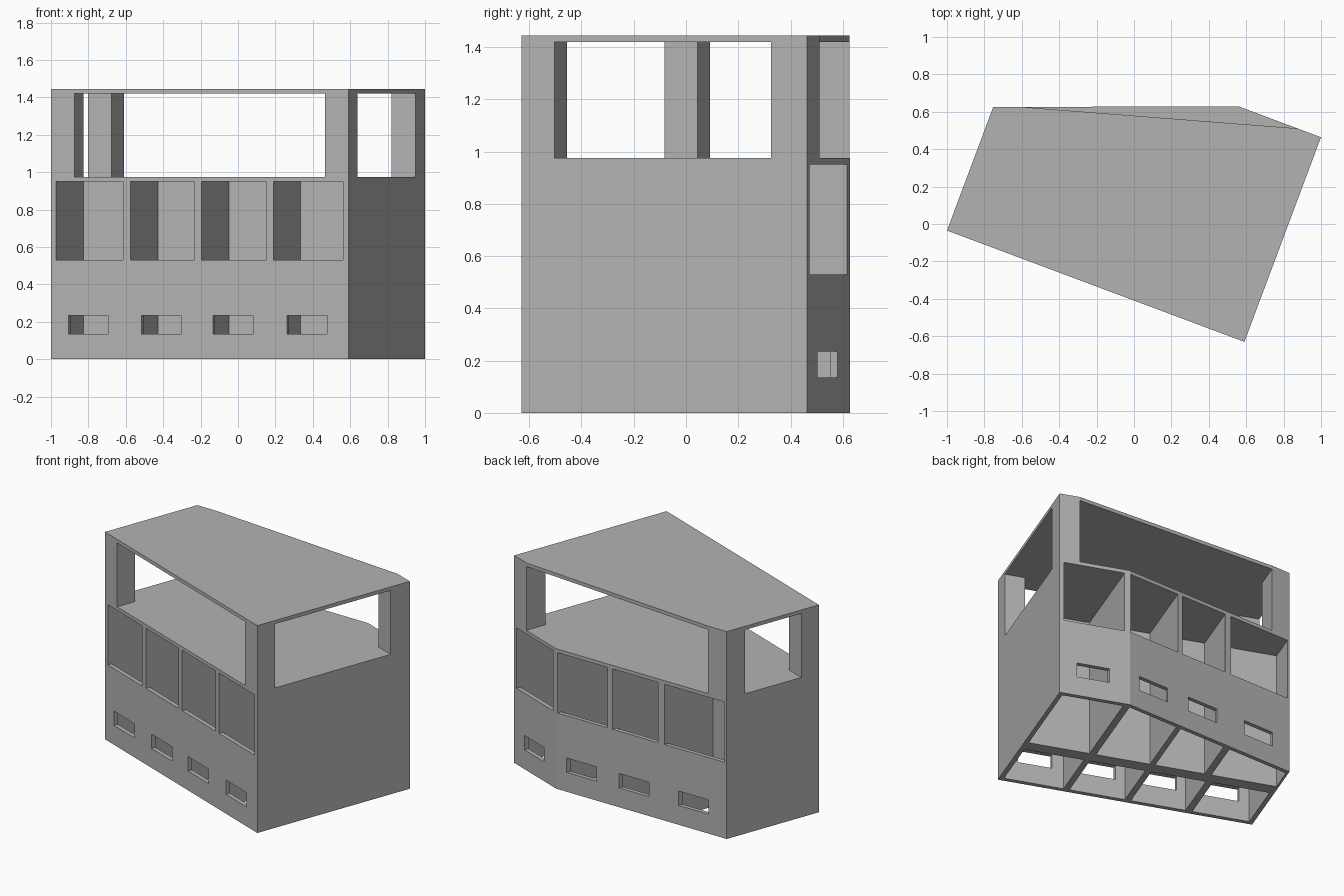
import bpy, bmesh
from mathutils import Matrix, Vector

if "Cube" in bpy.data.objects:
    bpy.data.objects.remove(bpy.data.objects["Cube"], do_unlink=True)

grey = bpy.data.materials.new("plain grey")
grey.use_nodes = True
grey.diffuse_color = (0.45, 0.45, 0.45, 1)
grey.node_tree.nodes["Principled BSDF"].inputs["Base Color"].default_value = grey.diffuse_color

# Plan axes: u runs along the front wall, v runs inward from it
LENGTH, DEPTH, SHORT, BEND = 1.698, 1.168, 0.706, 1.23
FLOOR, CEILING, TOP = 0.975, 1.42, 1.445
WALL, POST = 0.03, 0.135


def place(u, v, z):
    return Vector((-1 + 0.9366 * u + 0.3505 * v, -0.035 - 0.3505 * u + 0.9366 * v, z))


def back(u):
    """Depth of the bent back wall at u."""
    return min(DEPTH, SHORT + (DEPTH - SHORT) * u / BEND)


def loft(bm, loop_a, loop_b):
    """Closed solid between two matching loops of plan points."""
    a = [bm.verts.new(place(*p)) for p in loop_a]
    b = [bm.verts.new(place(*p)) for p in loop_b]
    bm.faces.new(a)
    bm.faces.new(b[::-1])
    for i in range(len(a)):
        j = (i + 1) % len(a)
        bm.faces.new((a[i], b[i], b[j], a[j]))


def finish(bm, name):
    bmesh.ops.recalc_face_normals(bm, faces=bm.faces)
    mesh = bpy.data.meshes.new(name)
    bm.to_mesh(mesh)
    bm.free()
    mesh.materials.append(grey)
    obj = bpy.data.objects.new(name, mesh)
    bpy.context.collection.objects.link(obj)
    return obj


def prism(name, plan, z0, z1):
    bm = bmesh.new()
    loft(bm, [(u, v, z0) for u, v in plan], [(u, v, z1) for u, v in plan])
    return finish(bm, name)


# Lower storey block
body = prism("lower_storey", [(0, 0), (LENGTH, 0), (LENGTH, DEPTH), (BEND, DEPTH), (0, SHORT)], 0, FLOOR)

# Rooms open below and through a large window above, in two rows of four
front_rooms = [(0.03, 0.41), (0.455, 0.82), (0.86, 1.23), (1.27, 1.667)]
back_rooms = [(0.015, 0.45), (0.495, 0.825), (0.86, 1.22), (1.264, 1.67)]
rooms, vents = bmesh.new(), bmesh.new()


def room_loop(u, outside, inside, spine):
    return [(u, outside, 0.53), (u, outside, 0.95), (u, spine, 0.95),
            (u, spine, -0.1), (u, inside, -0.1), (u, inside, 0.53)]


def vent_loop(u, v):
    return [(u, v - 0.1, 0.135), (u, v - 0.1, 0.235), (u, v + 0.1, 0.235), (u, v + 0.1, 0.135)]


for span in front_rooms:
    loft(rooms, *[room_loop(u, -0.1, WALL, 0.414) for u in span])
    mid = sum(span) / 2 - 0.007
    loft(vents, *[vent_loop(u, 0) for u in (mid - 0.114, mid + 0.114)])
for span in back_rooms:
    loft(rooms, *[room_loop(u, back(u) + 0.1, back(u) - WALL, 0.503) for u in span])
    mid = sum(span) / 2 + 0.008
    loft(vents, *[vent_loop(u, back(u)) for u in (mid - 0.108, mid + 0.108)])

for bm, name in ((rooms, "room_cutter"), (vents, "small_window_cutter")):
    cutter = finish(bm, name)
    cutter.hide_render = True
    cutter.hide_viewport = False
    cutter.display_type = 'WIRE'
    mod = body.modifiers.new(name, 'BOOLEAN')
    mod.operation = 'DIFFERENCE'
    mod.solver = 'EXACT'
    mod.object = cutter
    bpy.context.view_layer.objects.active = body
    bpy.ops.object.modifier_apply(modifier=name)
    bpy.data.objects.remove(cutter, do_unlink=True)

# Corner posts of the open upper storey
far = LENGTH - POST
posts = {
    "front_right_post": [(0, 0), (POST, 0), (POST, POST), (0, POST)],
    "front_left_post": [(far, 0), (LENGTH, 0), (LENGTH, POST), (far, POST)],
    "back_left_post": [(far, 1.02), (LENGTH, 1.02), (LENGTH, DEPTH), (far, DEPTH)],
    "back_right_post": [(0, 0.566), (POST, 0.566), (POST, back(POST)), (0, SHORT)],
}
for name, plan in posts.items():
    prism(name, plan, FLOOR, CEILING)

# Thin roof, its back edge running straight between the back posts
prism("roof", [(0, 0), (LENGTH, 0), (LENGTH, DEPTH), (far, DEPTH), (POST, back(POST)), (0, SHORT)],
      CEILING, TOP)
